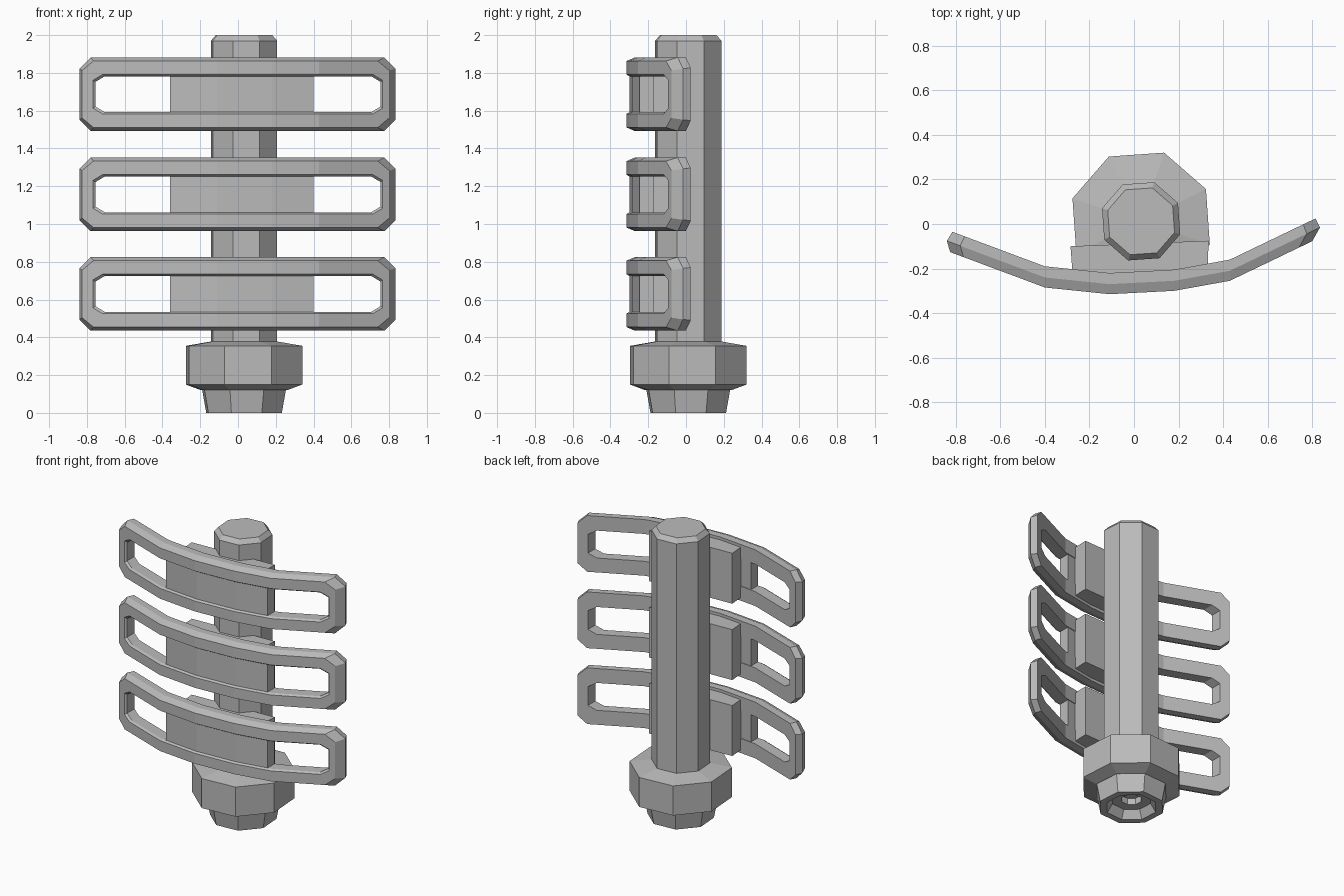
import bpy, bmesh, math

cube = bpy.data.objects.get("Cube")
if cube:
    bpy.data.objects.remove(cube, do_unlink=True)

grey = bpy.data.materials.new("plain grey")
grey.use_nodes = True
grey.diffuse_color = (0.5, 0.5, 0.5, 1)
grey.node_tree.nodes["Principled BSDF"].inputs["Base Color"].default_value = (0.5, 0.5, 0.5, 1)

AXIS_X, AXIS_Y = 0.032, 0.012      # centre line of the post
SIDES, TURN = 8, math.radians(26.5)


def build(name, loops, closed=False):
    """Skin a list of equal-length point loops; cap the ends unless closed."""
    bm = bmesh.new()
    rings = [[bm.verts.new(p) for p in loop] for loop in loops]
    n = len(rings[0])
    pairs = list(zip(rings, rings[1:]))
    if closed:
        pairs.append((rings[-1], rings[0]))
    else:
        bm.faces.new(rings[0])
        bm.faces.new(rings[-1])
    for a, b in pairs:
        for i in range(n):
            j = (i + 1) % n
            bm.faces.new((a[i], a[j], b[j], b[i]))
    bmesh.ops.recalc_face_normals(bm, faces=bm.faces)
    mesh = bpy.data.meshes.new(name)
    bm.to_mesh(mesh)
    bm.free()
    mesh.materials.append(grey)
    obj = bpy.data.objects.new(name, mesh)
    bpy.context.collection.objects.link(obj)
    return obj


def lathe(name, profile):
    """Octagonal solid from (radius, height) pairs."""
    angles = [TURN + math.tau * i / SIDES for i in range(SIDES)]
    build(name, [[(AXIS_X + r * math.cos(a), AXIS_Y + r * math.sin(a), z)
                  for a in angles] for r, z in profile])


# Back edge of a curved fin, seen from above
CURVE = [(-0.815, -0.035), (-0.40, -0.19), (-0.11, -0.22),
         (0.18, -0.205), (0.43, -0.16), (0.815, 0.025)]
KNOTS = [x for x, y in CURVE[1:-1]]


def curve_y(x):
    k = 0
    while k < len(CURVE) - 2 and x > CURVE[k + 1][0]:
        k += 1
    (x0, y0), (x1, y1) = CURVE[k], CURVE[k + 1]
    return y0 + (y1 - y0) * (x - x0) / (x1 - x0)


def fin_loop(left, right, half, cut_x, cut_z, depth, z):
    """Rectangle with cut corners, bent along the fin curve."""
    top = [left + cut_x] + KNOTS + [right - cut_x]
    side = half - cut_z
    flat = [(x, half) for x in top] + [(right, side), (right, -side)]
    flat += [(x, -half) for x in reversed(top)] + [(left, -side), (left, side)]
    return [(x, curve_y(x) - depth, z + h) for x, h in flat]


def fin(tag, z):
    # Slotted ring with a bevelled front
    build(tag + "_fin_ring", [
        fin_loop(-0.815, 0.815, 0.195, 0.055, 0.055, 0.0, z),
        fin_loop(-0.84, 0.835, 0.195, 0.06, 0.06, 0.05, z),
        fin_loop(-0.825, 0.80, 0.176, 0.06, 0.05, 0.095, z),
        fin_loop(-0.768, 0.765, 0.104, 0.05, 0.03, 0.095, z),
        fin_loop(-0.755, 0.755, 0.095, 0.05, 0.03, 0.08, z),
        fin_loop(-0.755, 0.755, 0.095, 0.05, 0.03, 0.0, z)], closed=True)

    # Curved panel filling the middle of the slot
    xs = [-0.36] + KNOTS[1:3] + [0.40]
    build(tag + "_fin_panel", [
        [(x, curve_y(x) - d, z + h) for d, h in
         ((0.005, -0.1), (0.08, -0.1), (0.08, 0.1), (0.005, 0.1))] for x in xs])

    # Bracket between the fin and the post
    front = [-0.275] + KNOTS[1:3] + [0.33]
    plan = [(-0.285, -0.1), (0.335, -0.075)]
    plan += [(x, curve_y(x) - 0.03) for x in reversed(front)]
    build(tag + "_bracket", [[(x, y, z + h) for x, y in plan] for h in (-0.175, 0.175)])


# Post with a chamfered top
lathe("post", [(0.185, 0.14), (0.185, 1.97), (0.158, 2.0)])

# Wide collar
lathe("collar", [(0.24, 0.12), (0.325, 0.15), (0.325, 0.355), (0.185, 0.378)])

# Tapered foot with a stepped recess underneath
lathe("foot", [(0.235, 0.128), (0.211, 0), (0.165, 0), (0.13, 0.055),
               (0.065, 0.055), (0.065, 0.1)])

# Three equal fins
for tag, height in (("lower", 0.63), ("middle", 1.157), ("upper", 1.687)):
    fin(tag, height)
